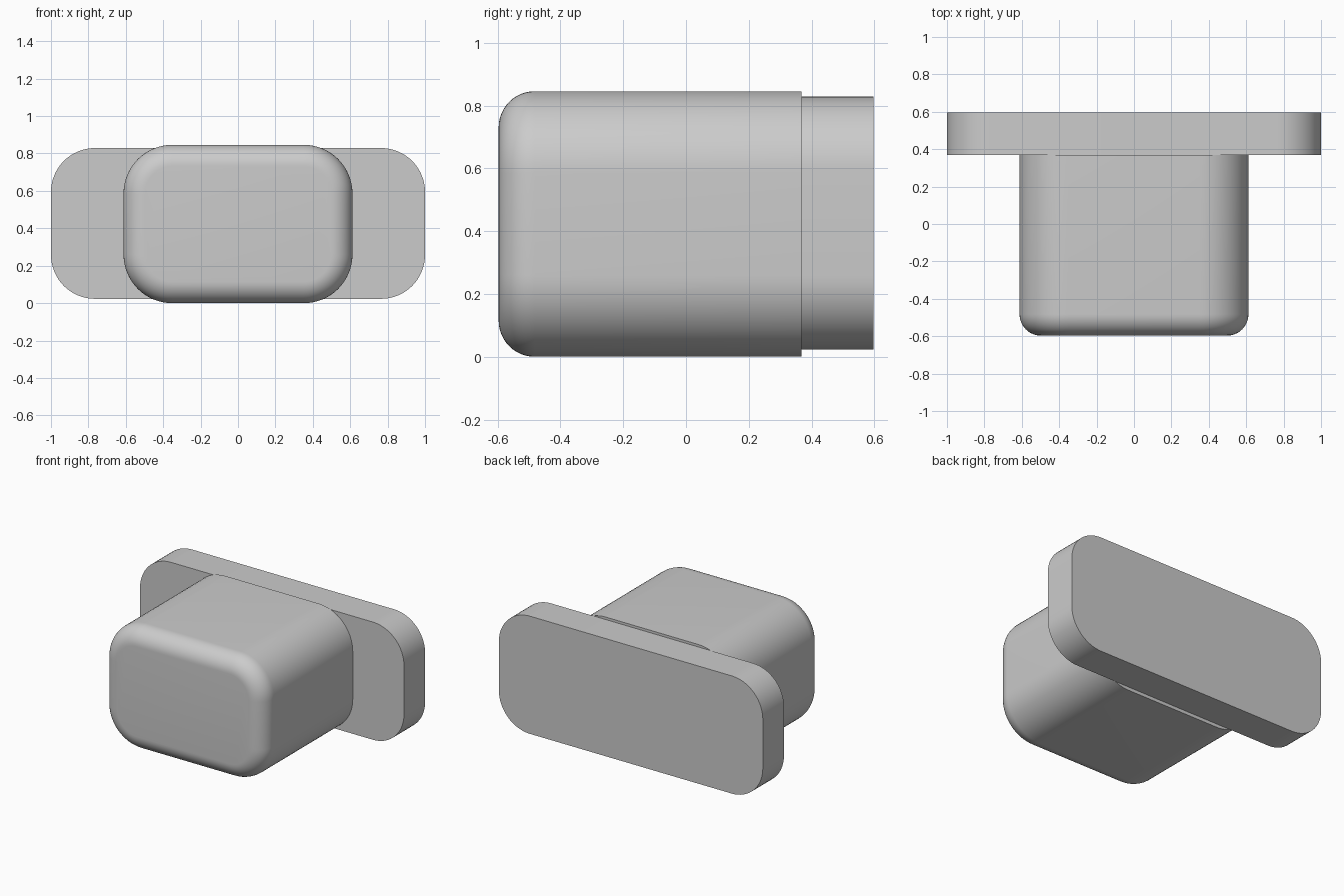
import bpy
import bmesh
from math import sin, cos, pi, radians

if "Cube" in bpy.data.objects:
    bpy.data.objects.remove(bpy.data.objects["Cube"], do_unlink=True)

# Single plain grey
grey = bpy.data.materials.new("plain_grey")
grey.use_nodes = True
colour = (0.6, 0.6, 0.6, 1)
grey.diffuse_color = colour
grey.node_tree.nodes["Principled BSDF"].inputs["Base Color"].default_value = colour

MID_Z = 0.423
STEPS = 16


def rounded_ring(bm, half_w, half_h, radius, y, mid_z):
    """Rounded rectangle of vertices facing along y."""
    ring = []
    for corner, (sx, sz) in enumerate([(1, 1), (-1, 1), (-1, -1), (1, -1)]):
        for i in range(STEPS + 1):
            a = (corner + i / STEPS) * pi / 2
            x = sx * (half_w - radius) + radius * cos(a)
            z = sz * (half_h - radius) + radius * sin(a)
            ring.append(bm.verts.new((x, y, mid_z + z)))
    return ring


def rounded_block(name, half_w, half_h, radius, front, back, fillet=0, mid_z=MID_Z):
    """Extruded rounded rectangle, with an optional rounded front edge."""
    bm = bmesh.new()
    sections = [(0, back)]
    if fillet:
        for i in range(13):
            a = i / 12 * pi / 2
            sections.append((fillet * (1 - cos(a)), front + fillet * (1 - sin(a))))
    else:
        sections.append((0, front))
    rings = [rounded_ring(bm, half_w - d, half_h - d, radius - d, y, mid_z)
             for d, y in sections]
    for r, s in zip(rings, rings[1:]):
        for i in range(len(r)):
            j = (i + 1) % len(r)
            bm.faces.new((r[i], r[j], s[j], s[i]))
    bm.faces.new(rings[0])
    bm.faces.new(rings[-1])
    bmesh.ops.recalc_face_normals(bm, faces=bm.faces)
    mesh = bpy.data.meshes.new(name)
    bm.to_mesh(mesh)
    bm.free()
    mesh.materials.append(grey)
    obj = bpy.data.objects.new(name, mesh)
    bpy.context.collection.objects.link(obj)
    bpy.ops.object.select_all(action="DESELECT")
    obj.select_set(True)
    bpy.context.view_layer.objects.active = obj
    bpy.ops.object.shade_smooth_by_angle(angle=radians(30))


# Wide mounting plate at the back
rounded_block("back_plate", 1.0, 0.403, 0.235, 0.368, 0.597, mid_z=0.426)
# Plug body with a soft front edge
rounded_block("plug_body", 0.612, 0.423, 0.26, -0.597, 0.368, fillet=0.115)
